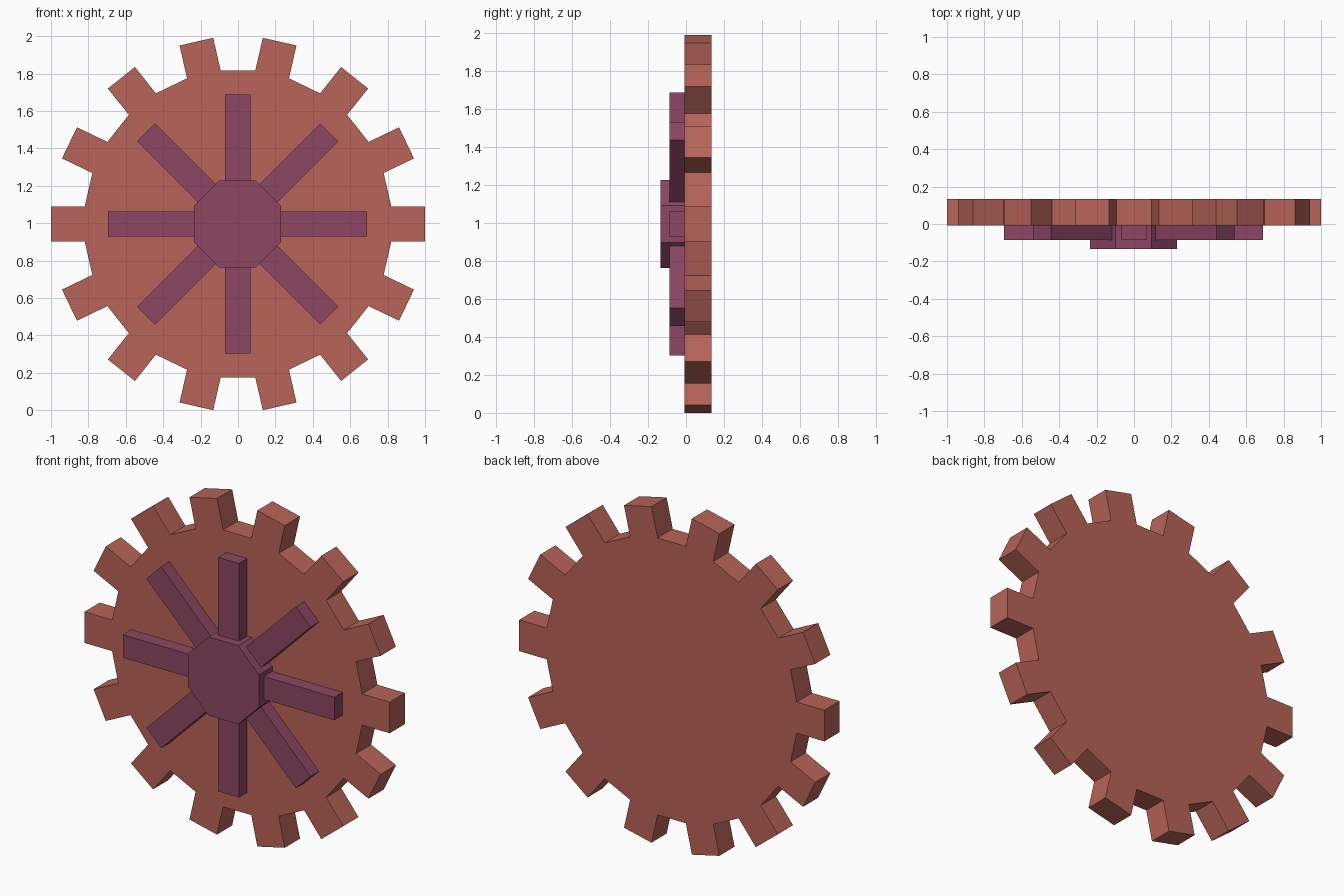
import bpy, bmesh
from math import cos, sin, pi, tau
from mathutils import Vector

cube = bpy.data.objects.get("Cube")
if cube:
    bpy.data.objects.remove(cube, do_unlink=True)

CENTRE_Z = 0.9955
BACK = 0.134


def material(name, rgb):
    mat = bpy.data.materials.new(name)
    mat.use_nodes = True
    colour = (*rgb, 1)
    mat.diffuse_color = colour
    mat.node_tree.nodes["Principled BSDF"].inputs["Base Color"].default_value = colour
    return mat


def plate(name, outline, front, back, mat, x=0):
    """Extrude an x-z outline from the front depth to the back depth."""
    bm = bmesh.new()
    face = bm.faces.new([bm.verts.new((px, front, pz)) for px, pz in outline])
    new = bmesh.ops.extrude_face_region(bm, geom=[face])["geom"]
    moved = [v for v in new if isinstance(v, bmesh.types.BMVert)]
    bmesh.ops.translate(bm, verts=moved, vec=(0, back - front, 0))
    bmesh.ops.recalc_face_normals(bm, faces=bm.faces)
    mesh = bpy.data.meshes.new(name)
    bm.to_mesh(mesh)
    bm.free()
    mesh.materials.append(mat)
    obj = bpy.data.objects.new(name, mesh)
    obj.location = (x, 0, CENTRE_Z)
    bpy.context.collection.objects.link(obj)
    return obj


def turn(point, angle):
    x, z = point
    return (x * cos(angle) - z * sin(angle), x * sin(angle) + z * cos(angle))


rust = material("rust red", (0.479, 0.127, 0.098))
plum = material("plum", (0.262, 0.061, 0.122))

# Gear disc: many-sided wheel with a straight tooth on every other side
TEETH = 14
half = 0.825 * sin(pi / (2 * TEETH))
root = 0.825 * cos(pi / (2 * TEETH))
tooth = [(root, -half), (1, -half), (1, half), (root, half)]
outline = [turn(p, i * tau / TEETH) for i in range(TEETH) for p in tooth]
plate("gear_wheel", outline, -0.008, BACK, rust)

# Spokes: eight bars radiating from the hub, sunk into the wheel
bar = [(0.1, -0.068), (0.693, -0.068), (0.693, 0.068), (0.1, 0.068)]
for i in range(8):
    plate(f"spoke_{i + 1}", [turn(p, i * tau / 8) for p in bar],
          -0.086, BACK - 0.004, plum, -0.002)

# Hub: octagonal boss
radius = 0.233 / cos(pi / 8)
octagon = [turn((radius, 0), (i + 0.5) * tau / 8) for i in range(8)]
plate("hub", octagon, -0.134, BACK - 0.004, plum, -0.002)
